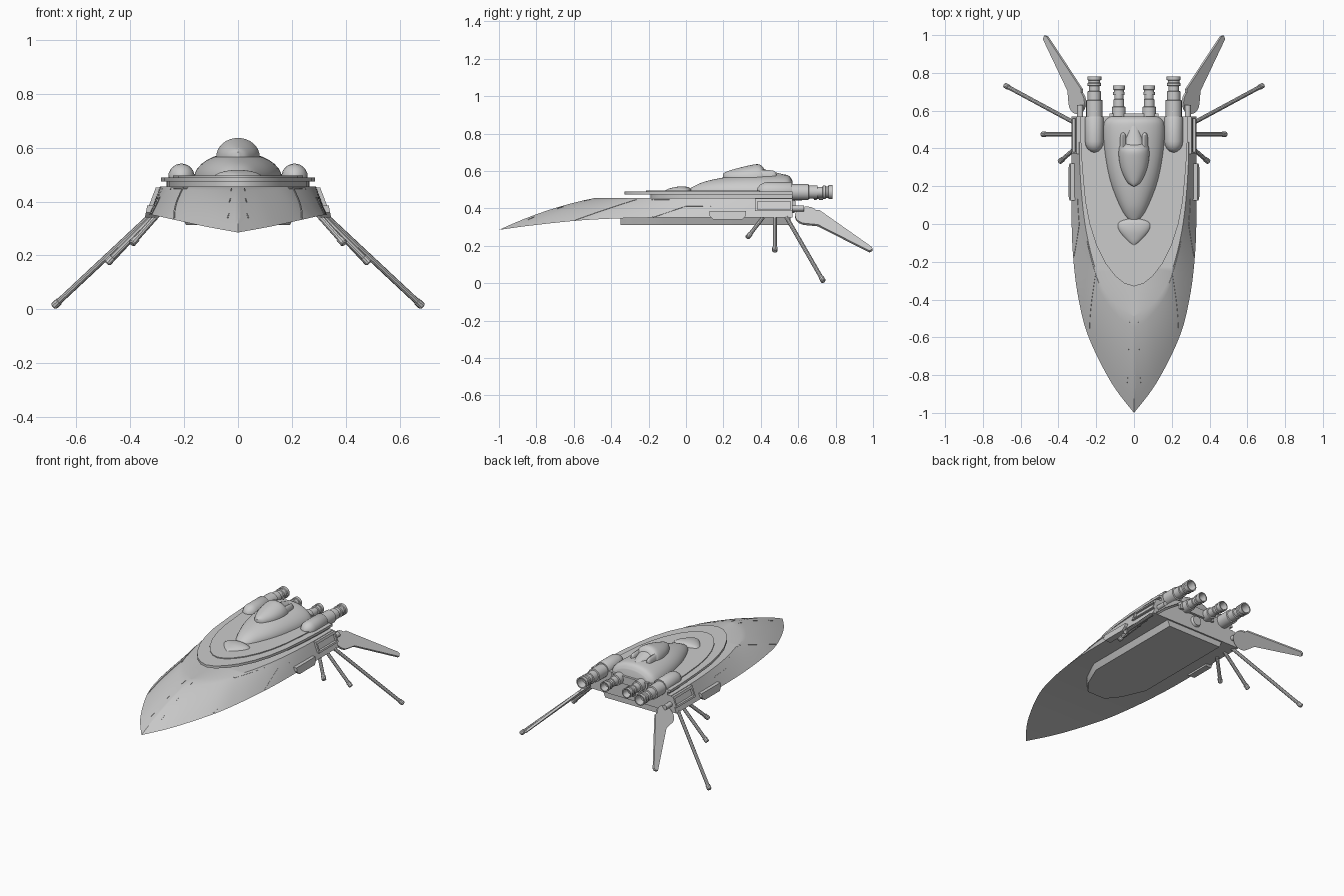
import bpy, bmesh, math
from mathutils import Vector

if "Cube" in bpy.data.objects:
    bpy.data.objects.remove(bpy.data.objects["Cube"], do_unlink=True)

grey = bpy.data.materials.new("hull_grey")
grey.use_nodes = True
grey.diffuse_color = (0.6, 0.6, 0.6, 1)
grey.node_tree.nodes["Principled BSDF"].inputs["Base Color"].default_value = (0.6, 0.6, 0.6, 1)


def build(name, verts, faces, mirror=False, angle=35):
    """Make a mesh part, optionally joined with its mirror image across x = 0."""
    verts = [Vector(v) for v in verts]
    n = len(verts)
    if mirror:
        verts += [Vector((-v.x, v.y, v.z)) for v in verts]
        faces = faces + [tuple(n + i for i in reversed(f)) for f in faces]
    mesh = bpy.data.meshes.new(name)
    mesh.from_pydata(verts, [], faces)
    bm = bmesh.new()
    bm.from_mesh(mesh)
    bmesh.ops.remove_doubles(bm, verts=bm.verts, dist=0.0004)
    bmesh.ops.recalc_face_normals(bm, faces=bm.faces)
    bm.to_mesh(mesh)
    bm.free()
    mesh.materials.append(grey)
    ob = bpy.data.objects.new(name, mesh)
    bpy.context.collection.objects.link(ob)
    bpy.ops.object.select_all(action='DESELECT')
    ob.select_set(True)
    bpy.context.view_layer.objects.active = ob
    bpy.ops.object.shade_smooth_by_angle(angle=math.radians(angle))
    return ob


def loft(name, rings, mirror=False, angle=35):
    """Skin closed rings of equal size and cap both ends."""
    n, verts, faces = len(rings[0]), [p for r in rings for p in r], []
    for a in range(len(rings) - 1):
        for i in range(n):
            j = (i + 1) % n
            faces.append((a * n + i, a * n + j, a * n + n + j, a * n + n + i))
    last = (len(rings) - 1) * n
    faces += [tuple(range(n)), tuple(range(last, last + n))]
    return build(name, verts, faces, mirror, angle)


def spline(pts, t):
    """Smooth curve through points; whole values of t hit the points."""
    i = min(int(t), len(pts) - 2)
    u = t - i
    p = [Vector(pts[max(0, min(len(pts) - 1, i + k))]) for k in (-1, 0, 1, 2)]
    return 0.5 * (2 * p[1] + (p[2] - p[0]) * u + (2 * p[0] - 5 * p[1] + 4 * p[2] - p[3]) * u * u
                  + (3 * p[1] - p[0] - 3 * p[2] + p[3]) * u ** 3)


def plate(name, half, z0, z1, kx=1, ky=1, stern=0.57, bottom=1):
    """Extrude a half outline, mirrored in x and scaled towards the stern."""
    pts = [(x * kx, stern + (y - stern) * ky) for x, y in half]
    full = pts + [(-x, y) for x, y in reversed(pts) if x > 0.001]
    return loft(name, [[(x * bottom, y, z0) for x, y in full], [(x, y, z1) for x, y in full]])


def dome(name, stations, base, x=0, mirror=False, n=16):
    """Half-elliptical body from (y, half width, top) stations."""
    rings = []
    for k in range((len(stations) - 1) * 4 + 1):
        y, w, top = spline(stations, k / 4)
        w = max(w, 0.001)
        rings.append([(x + w * math.cos(math.pi * i / n), y,
                       base + max(top - base, 0.001) * math.sin(math.pi * i / n)) for i in range(n + 1)])
    return loft(name, rings, mirror)


def lathe(name, profile, start, direction, mirror=True, n=20):
    """Turn a (distance, radius) profile about an axis."""
    q = Vector(direction).to_track_quat('Z', 'Y')
    rings = [[Vector(start) + q @ Vector((r * math.cos(2 * math.pi * i / n),
              r * math.sin(2 * math.pi * i / n), d)) for i in range(n)] for d, r in profile]
    return loft(name, rings, mirror)


# Hull: ruled skin from the lower rim to the flat deck edge
RIM = [(0, -1, .285), (.12, -.84, .307), (.24, -.6, .333), (.293, -.4, .345),
       (.32, -.2, .35), (.33, 0, .35), (.33, .3, .35), (.33, .57, .35)]
DECK = [(0, -.49, .455), (.07, -.45, .455), (.15, -.36, .455), (.2, -.25, .455),
        (.245, -.08, .455), (.272, .1, .455), (.288, .33, .455), (.29, .57, .455)]


def skin(t, s):
    p = spline(RIM, t).lerp(spline(DECK, t), s)
    p.z += 0.07 * s * (1 - s) * max(0, 1 - t / 4)
    return p


cols, rows = 42, 8
grid = [skin(7 * c / cols, r / rows) for c in range(cols + 1) for r in range(rows + 1)]
step = rows + 1
faces = [(c * step + r, c * step + step + r, c * step + step + r + 1, c * step + r + 1)
         for c in range(cols) for r in range(rows)]
base = len(grid)
for c in range(cols + 1):
    for r in (0, rows):
        p = grid[c * step + r]
        grid.append(Vector((0, p.y, p.z)))
for c in range(cols):
    a, b = base + 2 * c, base + 2 * c + 2
    faces += [(c * step, a, b, c * step + step),
              (c * step + rows, c * step + step + rows, b + 1, a + 1)]
end = cols * step
faces.append(tuple(range(end, end + step)) + (base + 2 * cols + 1, base + 2 * cols))
build("hull", grid, faces, True)


# Raised seams following the hull skin
def seam(name, a, b, width=0.003):
    rings = []
    for k in range(9):
        t, s = a[0] + (b[0] - a[0]) * k / 8, a[1] + (b[1] - a[1]) * k / 8
        p = skin(t, s)
        normal = (skin(t + .02, s) - skin(t - .02, s)).cross(skin(t, s + .02) - skin(t, s - .02)).normalized()
        ahead = skin(t + (b[0] - a[0]) * .01, s + (b[1] - a[1]) * .01) - p
        side = normal.cross(ahead).normalized() * width
        rings.append([p + side + normal * .002, p - side + normal * .002,
                      p - side - normal * .003, p + side - normal * .003])
    loft(name, rings, True, 20)


seam("shoulder_seam", (2, .03), (3, .95))
seam("flank_seam", (4.1, .03), (4.7, .6))
seam("flank_step_seam", (4.7, .6), (5.3, .6))
seam("upper_flank_seam", (2.6, .93), (4, .93))
for k, s in enumerate((.22, .55, .86)):
    seam("nose_slot_%d" % k, (.42, s), (.40, s + .08), .002)

# Belly plate
plate("belly_plate", [(.07, -.35), (.14, -.27), (.21, -.12), (.21, .56)], .312, .352, bottom=.92)

# Upper deck, its neck and the inner raised deck
HALF = [(0, -.33), (.05, -.315), (.1, -.275), (.15, -.21), (.2, -.11), (.235, 0),
        (.258, .12), (.275, .3), (.283, .45), (.285, .57)]
plate("deck_neck", HALF, .452, .476, .93, .845)
plate("upper_deck", HALF, .474, .49)
plate("inner_deck", HALF, .489, .496, .86, .87)

# Main dome, cockpit and domed fairings
dome("main_dome", [(0, .004, .492), (.04, .045, .517), (.1, .078, .543), (.2, .118, .565), (.3, .143, .577),
                   (.42, .16, .582), (.51, .163, .582), (.55, .152, .574), (.57, .125, .545)], .485)
dome("cockpit", [(.198, .003, .585), (.22, .035, .598), (.28, .065, .616), (.34, .079, .63), (.385, .081, .636),
                 (.41, .077, .622), (.43, .065, .588)], .565)
dome("cockpit_spine", [(.4, .06, .615), (.45, .045, .6), (.52, .02, .582)], .57)
dome("cockpit_fairing", [(.37, .003, .59), (.39, .017, .604), (.45, .017, .604), (.475, .013, .598),
                         (.485, .003, .58)], .565, .057, True, 10)
dome("front_pod", [(-.115, .004, .494), (-.09, .035, .506), (-.045, .075, .516), (-.01, .09, .517),
                   (.015, .075, .512), (.032, .012, .5)], .488)

# Engines along +y
lathe("outer_engine_pod", [(0, .003), (.006, .02), (.02, .036), (.04, .046), (.06, .049), (.185, .049), (.19, .046)],
      (.21, .378, .492), (0, 1, 0), n=24)
lathe("outer_engine", [(0, .043), (.09, .043), (.092, .035), (.137, .035), (.139, .028), (.165, .028),
                       (.167, .036), (.18, .036), (.184, .031), (.195, .031), (.198, .037), (.217, .037),
                       (.217, .03), (.17, .024)], (.21, .565, .487), (0, 1, 0))
lathe("inner_engine", [(0, .036), (.06, .036), (.062, .028), (.1, .028), (.102, .024), (.122, .024),
                       (.124, .031), (.138, .031), (.14, .027), (.15, .027), (.152, .032), (.172, .032),
                       (.172, .026), (.13, .02)], (.08, .56, .477), (0, 1, 0))
loft("stern_block", [[(x, y, z) for x, z in ((-.13, .45), (.13, .45), (.13, .5), (-.13, .5))]
                     for y in (.5, .585)])
lathe("stern_port", [(0, .04), (.025, .03)], (0, .56, .41), (0, 1, 0), False)
lathe("fin_hinge", [(0, .016), (.07, .016)], (.285, .56, .4), (0, 1, 0))


# Side details: lower box, upper framed panel
def side_box(name, y0, y1, z0, z1, xb, xt, depth, chamfer):
    outline = [(y0, z1), (y0, z0 + chamfer), (y0 + chamfer, z0), (y1 - chamfer, z0), (y1, z0 + chamfer), (y1, z1)]
    rings = [[(xb + (xt - xb) * (z - z0) / (z1 - z0) + d, y, z) for y, z in outline] for d in (-.03, depth)]
    loft(name, rings, True)


side_box("side_locker", .125, .32, .34, .385, .334, .325, .012, .02)
for y0, y1, z0, z1 in ((.37, .57, .437, .452), (.37, .57, .385, .395), (.37, .382, .39, .445), (.558, .57, .39, .445)):
    shift = [.332 - (z - .35) * .38 for z in (z0, z1)]
    side_box("side_panel_frame", y0, y1, z0, z1, *shift, .012, .0005)

# Landing struts with thicker feet
for name, a, b in (("rear_strut", (.305, .53, .365), (.685, .735, .01)),
                   ("middle_strut", (.3, .475, .36), (.488, .475, .17)),
                   ("front_strut", (.3, .41, .35), (.395, .328, .243))):
    a, b = Vector(a), Vector(b)
    d = (b - a).length
    lathe(name, [(0, .011), (d - .032, .011), (d - .03, .014), (d - .004, .014), (d, .01)], a, b - a, n=10)

# Swept tail fins: round root and tapered blade in a slanted plane
down, root = Vector((.68, 0, -.73)), Vector((.3, .645, .36))
across = Vector((.73, 0, .68)) * .007
outline = [(.062 * math.cos(a), .062 * math.sin(a))
           for a in [math.radians(100 + 15 * i) for i in range(19)]]
outline = [(y, s) for y, s in outline if not (y > .03 and s > -.03)]
outline += [(.07, -.035), (.35, .235), (.352, .25), (.335, .262), (.06, .07)]
loft("tail_fin", [[root + Vector((0, y, 0)) + down * s + across * k for y, s in outline] for k in (-1, 1)], True)
